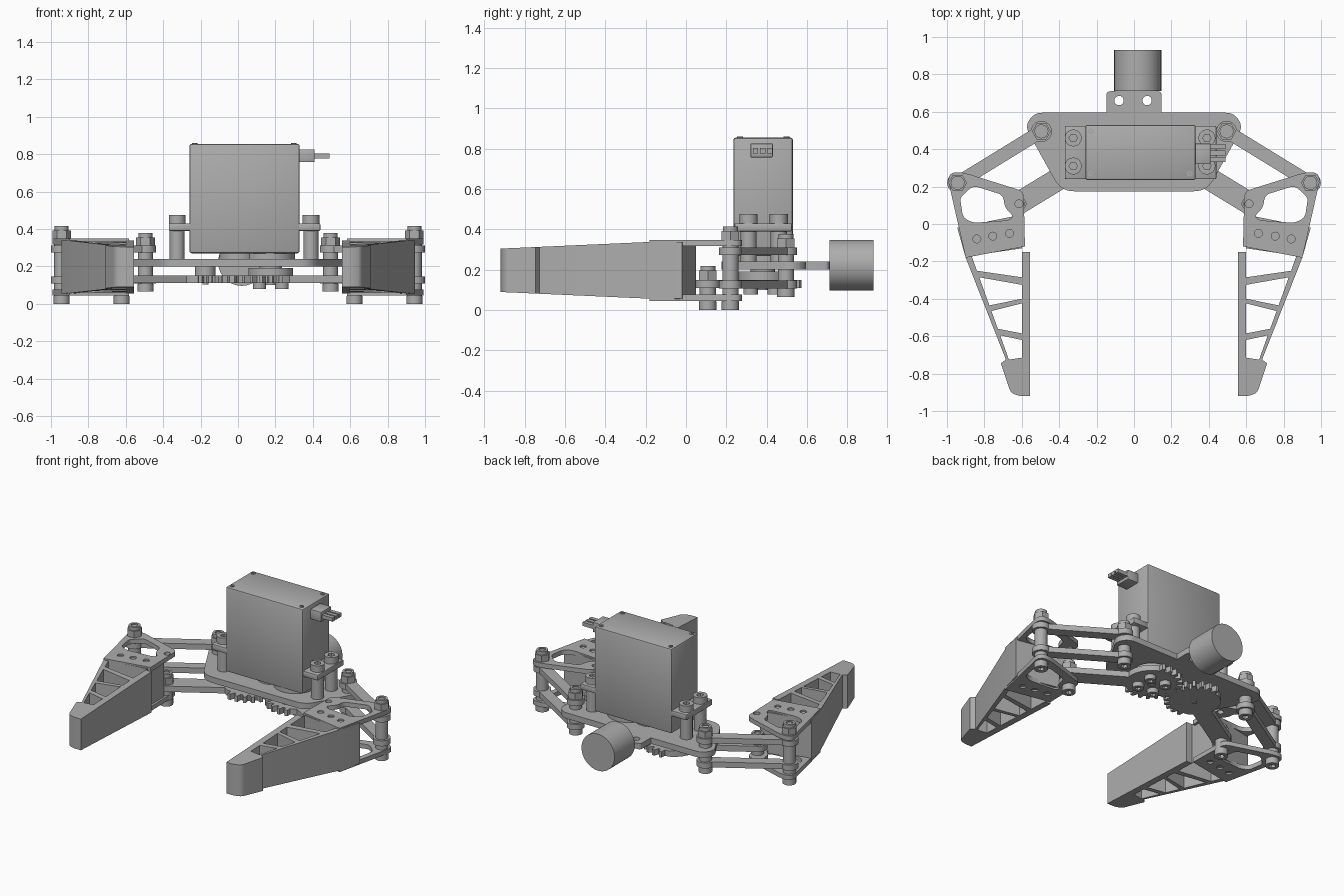
import bpy, bmesh, math
from mathutils import Vector, Matrix

cube = bpy.data.objects.get("Cube")
if cube:
    bpy.data.objects.remove(cube, do_unlink=True)

GREY = (0.42, 0.42, 0.42, 1)
mat = bpy.data.materials.new("plain grey")
mat.use_nodes = True
mat.diffuse_color = GREY
bsdf = next(n for n in mat.node_tree.nodes if n.type == 'BSDF_PRINCIPLED')
bsdf.inputs["Base Color"].default_value = GREY


def finish(name, bm):
    bmesh.ops.remove_doubles(bm, verts=bm.verts, dist=0.0002)
    bmesh.ops.recalc_face_normals(bm, faces=bm.faces)
    mesh = bpy.data.meshes.new(name)
    bm.to_mesh(mesh)
    bm.free()
    mesh.materials.clear()
    mesh.materials.append(mat)
    mesh.polygons.foreach_set("material_index", [0] * len(mesh.polygons))
    mesh.shade_smooth()
    mesh.set_sharp_from_angle(angle=math.radians(30))
    ob = bpy.data.objects.new(name, mesh)
    bpy.context.collection.objects.link(ob)
    return ob


def circle(x, y, r, n=28):
    return [(x + r * math.cos(math.tau * i / n), y + r * math.sin(math.tau * i / n)) for i in range(n)]


def rounded(points, steps=6):
    """Outline from corners (x, y, cut); each corner is rounded over its cut length."""
    out = []
    for i, (x, y, cut) in enumerate(points):
        p = Vector((x, y))
        if cut == 0:
            out.append((x, y))
            continue
        a = p + (Vector(points[i - 1][:2]) - p).normalized() * cut
        b = p + (Vector(points[(i + 1) % len(points)][:2]) - p).normalized() * cut
        for k in range(steps + 1):
            t = k / steps
            q = a * (1 - t) ** 2 + p * 2 * t * (1 - t) + b * t * t
            out.append((q.x, q.y))
    return out


def flip(points, s):
    return [(p[0] * s, *p[1:]) for p in points]


def prism(name, outline, z0, z1, holes=(), warp=None):
    """Extrude a flat outline with holes; warp may move each vertex."""
    cu = bpy.data.curves.new(name, 'CURVE')
    cu.dimensions = '2D'
    cu.fill_mode = 'BOTH'
    cu.extrude = (z1 - z0) / 2
    for ring in (outline, *holes):
        sp = cu.splines.new('POLY')
        sp.points.add(len(ring) - 1)
        for pt, (x, y) in zip(sp.points, ring):
            pt.co = (x, y, 0, 1)
        sp.use_cyclic_u = True
    tmp = bpy.data.objects.new(name, cu)
    mesh = bpy.data.meshes.new_from_object(tmp)
    bm = bmesh.new()
    bm.from_mesh(mesh)
    bpy.data.objects.remove(tmp)
    bpy.data.curves.remove(cu)
    bpy.data.meshes.remove(mesh)
    for v in bm.verts:
        v.co.z += (z0 + z1) / 2
        if warp:
            v.co = warp(v.co)
    return finish(name, bm)


def post(name, x, y, r, z0, z1, n=28, holes=()):
    return prism(name, circle(x, y, r, n), z0, z1, holes)


def box(name, lo, hi, bevel=0.0):
    lo, hi = Vector(lo), Vector(hi)
    bm = bmesh.new()
    bmesh.ops.create_cube(bm, size=1)
    for v in bm.verts:
        v.co = (lo + hi) / 2 + v.co * (hi - lo)
    if bevel:
        bmesh.ops.bevel(bm, geom=bm.edges[:], offset=bevel, segments=2, affect='EDGES', profile=0.5)
    return finish(name, bm)


def link(name, a, b, r, half, z0, z1):
    """Bar with round eyes at both ends."""
    post(name + "_eye_a", *a, r, z0, z1)
    post(name + "_eye_b", *b, r, z0, z1)
    a, b = Vector(a), Vector(b)
    d = (b - a).normalized()
    n = Vector((-d.y, d.x)) * half
    prism(name, [tuple(a + n), tuple(b + n), tuple(b - n), tuple(a - n)], z0, z1)


def socket_head(name, x, y, r, z0, z1, open_up):
    post(name, x, y, r, z0, z1, 28, [circle(x, y, r * 0.5, 6)])
    mid = (z0 + z1) / 2
    post(name + "_floor", x, y, r * 0.55, *((z0, mid) if open_up else (mid, z1)), 6)


def bolt(name, x, y, head, nut):
    """Pivot bolt: head below, spacer column, lock nut on top of height nut."""
    socket_head(name + "_head", x, y, 0.043, head, head + 0.042, False)
    post(name + "_spacer", x, y, 0.04, head + 0.042, nut)
    post(name + "_nut", x, y, 0.05, nut, nut + 0.045, 6)
    post(name + "_nut_collar", x, y, 0.037, nut + 0.045, nut + 0.068, 28, [circle(x, y, 0.022)])
    post(name + "_tip", x, y, 0.022, nut, nut + 0.06)


# Base plate with rear tab and counterweight
half_plate = [(0.39, 0.175, 0.07), (0.585, 0.525, 0.05), (0.53, 0.595, 0.04), (0.148, 0.595, 0), (0.148, 0.71, 0.025)]
plate = half_plate + flip(half_plate[::-1], -1)
prism("base_plate", rounded(plate), 0.20, 0.24, [circle(x, 0.66, 0.025) for x in (-0.08, 0.07)])
weight = post("rear_cylinder", 0, 0, 0.126, 0, 0.22, 64)
weight.data.transform(Matrix.Translation((0.02, 0.93, 0.222)) @ Matrix.Rotation(math.pi / 2, 4, 'X'))

# Servo motor
box("servo_case", (-0.26, 0.235, 0.27), (0.33, 0.53, 0.855), 0.012)
post("servo_boss", 0.17, 0.38, 0.135, 0.24, 0.275, 40)
post("servo_small_boss", 0.0, 0.38, 0.10, 0.24, 0.275, 40)
for x in (-0.232, 0.298):
    for y in (0.268, 0.497):
        post("servo_case_screw", x, y, 0.015, 0.85, 0.859, 16, [circle(x, y, 0.007, 6)])
for x0, x1, sx in ((-0.37, -0.25, -0.325), (0.32, 0.44, 0.39)):
    box("servo_ear", (x0, 0.24, 0.39), (x1, 0.525, 0.43), 0.006)
    for y in (0.31, 0.46):
        post("servo_standoff", sx, y, 0.04, 0.24, 0.39)
        socket_head("servo_ear_screw", sx, y, 0.045, 0.43, 0.475, True)
box("connector_body", (0.32, 0.32, 0.757), (0.41, 0.43, 0.825), 0.004)
for y in (0.345, 0.38, 0.415):
    box("connector_wire", (0.40, y - 0.013, 0.777), (0.49, y + 0.013, 0.803))


# Meshing gears, toothed towards each other
def gear_outline(cx, s, phase):
    teeth, pts = 22, []
    for i in range(teeth):
        for off, r in ((-0.36, 0.16), (-0.17, 0.193), (0.17, 0.193), (0.36, 0.16)):
            a = math.tau * (i + off + phase) / teeth
            if math.cos(a) < -0.35:
                r = 0.165
            pts.append((cx - s * r * math.cos(a), 0.38 + r * math.sin(a)))
    return pts


def strut(y):
    return 0.865 + (y + 0.18) * 0.36


def jaw_taper(co):
    """Jaw gets thinner towards its tip."""
    t = min(1, max(0, (co.y + 0.92) / 0.75))
    h = 0.1075 + 0.0335 * t
    return Vector((co.x, co.y, 0.197 + (h if co.z > 0 else -h)))


JAW = [(0.555, -0.92, 0), (0.62, -0.92, 0.03), (0.66, -0.90, 0.02), (0.712, -0.745, 0), (0.685, -0.725, 0),
       (0.90, -0.18, 0), (0.945, -0.02, 0), (0.60, 0.05, 0), (0.60, -0.15, 0), (0.555, -0.15, 0)]
# Pocket bounds: y at strut and y at pad, for upper and lower edges
POCKETS = [(-0.17, -0.13, -0.25, -0.285), (-0.285, -0.325, -0.435, -0.40),
           (-0.465, -0.425, -0.56, -0.585), (-0.595, -0.62, -0.725, -0.715)]
JAW_PLATE = [(1.005, 0.285, 0.075), (0.90, 0.272, 0.03), (0.59, 0.175, 0.035), (0.583, -0.12, 0), (0.90, -0.18, 0)]
WINDOW = [(0.93, 0.14, 0.02), (0.86, 0.205, 0.03), (0.70, 0.155, 0.03), (0.69, 0.085, 0.03),
          (0.64, 0.04, 0.03), (0.67, 0.02, 0.02), (0.87, 0.005, 0.04), (0.915, 0.04, 0.02)]

for s, side in ((-1, "right"), (1, "left")):
    g, base = (0.175 * s, 0.38), (0.495 * s, 0.495)
    inner, outer = (0.622 * s, 0.108), (0.943 * s, 0.22)

    # Gear with its arm
    prism(side + "_gear", gear_outline(g[0], s, 0.5 if s > 0 else 0), 0.11, 0.15)
    link(side + "_gear_arm", g, inner, 0.062, 0.06, 0.11, 0.15)

    # Outer parallel links
    for z in (0.108, 0.273):
        link(side + "_outer_link", base, outer, 0.056, 0.036, z, z + 0.038)

    # Pivot bolts
    bolt(side + "_base_bolt", *base, 0.065, 0.31)
    bolt(side + "_outer_bolt", *outer, 0.0, 0.347)
    bolt(side + "_inner_bolt", *inner, 0.0, 0.15)

    # Jaw body with through pockets
    pockets = [flip([(strut(a), a), (0.6, b), (0.6, d), (strut(c), c)], s) for a, b, c, d in POCKETS]
    prism(side + "_jaw", flip(rounded(JAW), s), -0.1, 0.1, pockets, jaw_taper)

    # Jaw plates above and below
    holes = [flip(rounded(WINDOW), s)]
    holes += [circle(x * s, y, 0.021, 20) for x, y in ((0.84, -0.08), (0.755, -0.065), (0.665, -0.05))]
    for z in (0.045, 0.317):
        ring = [circle(0.615 * s, 0.108, 0.021, 20)] if z > 0.2 else []
        prism(side + "_jaw_plate", flip(rounded(JAW_PLATE), s), z, z + 0.031, holes + ring)

# Drive horn with screws, and the idler pivot
post("servo_horn", 0.175, 0.38, 0.12, 0.15, 0.19, 40)
post("servo_shaft", 0.175, 0.38, 0.06, 0.19, 0.21)
for k in range(4):
    a = math.pi / 4 + k * math.pi / 2
    socket_head("horn_screw", 0.175 + 0.085 * math.cos(a), 0.38 + 0.085 * math.sin(a), 0.036, 0.078, 0.11, False)
post("horn_center_screw", 0.175, 0.38, 0.025, 0.10, 0.11)
post("idler_boss", -0.175, 0.38, 0.055, 0.15, 0.20)
post("idler_pin", -0.175, 0.38, 0.016, 0.102, 0.11, 20)
